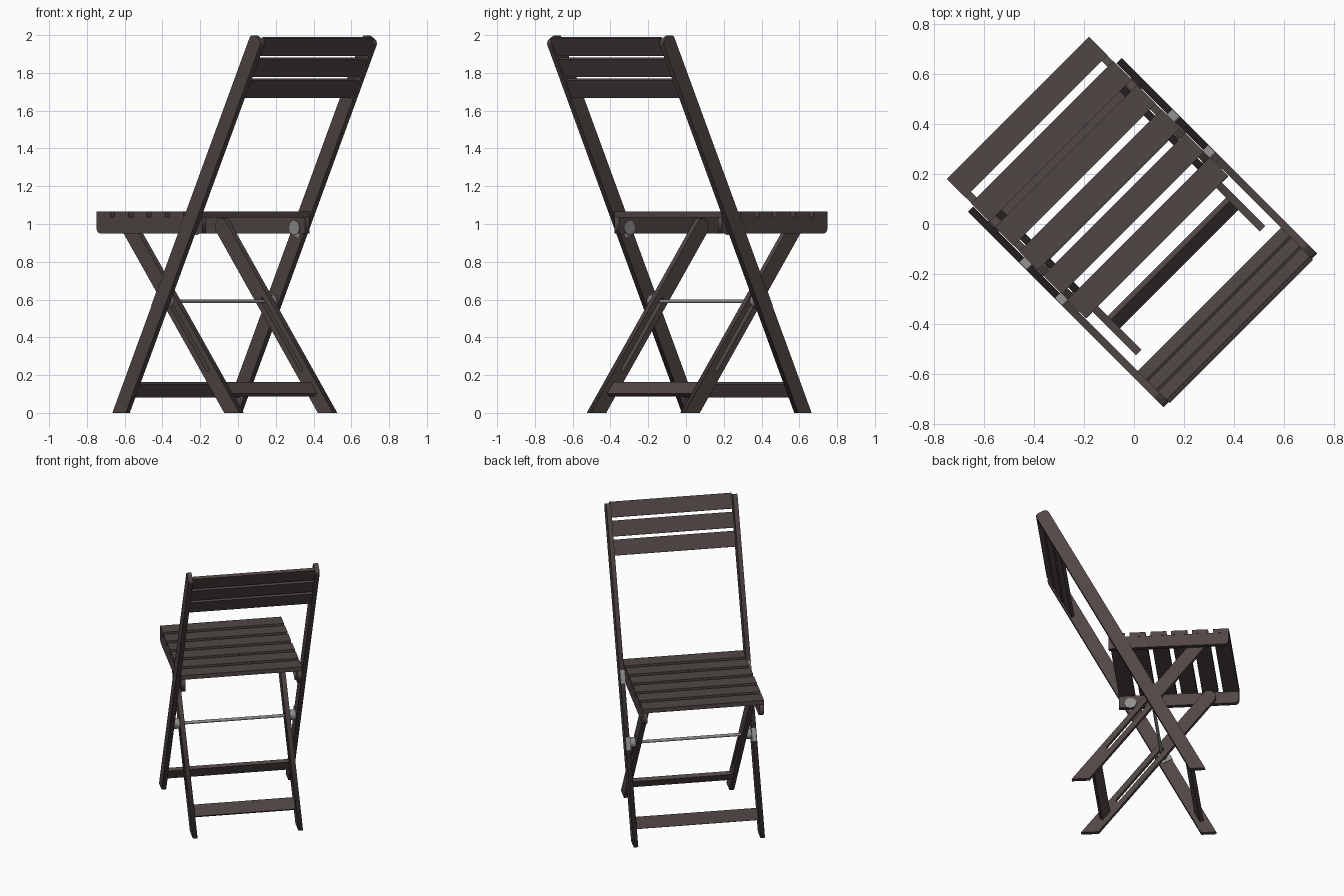
import bpy, bmesh, math
from mathutils import Matrix, Vector

if "Cube" in bpy.data.objects:
    bpy.data.objects.remove(bpy.data.objects["Cube"])

# Chair frame: local X = depth (back is +), local Y = width, turned 45 degrees
TURN = Matrix.Rotation(math.radians(-45), 4, 'Z')


def material(name, rgb):
    m = bpy.data.materials.new(name)
    m.diffuse_color = (*rgb, 1)
    m.use_nodes = True
    m.node_tree.nodes["Principled BSDF"].inputs["Base Color"].default_value = m.diffuse_color
    return m


WOOD = material("dark brown wood", (0.08, 0.061, 0.058))
METAL = material("grey metal", (0.27, 0.27, 0.265))


def add(name, mesh, mat):
    mesh.materials.clear()
    mesh.materials.append(mat)
    ob = bpy.data.objects.new(name, mesh)
    bpy.context.collection.objects.link(ob)
    return ob


def plate(name, outlines, v0, v1, mat):
    """Side profile (depth, height), with optional holes, extruded from v0 to v1."""
    cu = bpy.data.curves.new(name, 'CURVE')
    cu.dimensions, cu.fill_mode, cu.extrude = '2D', 'BOTH', abs(v1 - v0) / 2
    for pts in outlines:
        sp = cu.splines.new('POLY')
        sp.points.add(len(pts) - 1)
        for p, (a, b) in zip(sp.points, pts):
            p.co = (a, b, 0, 1)
        sp.use_cyclic_u = True
    tmp = bpy.data.objects.new(name, cu)
    bpy.context.collection.objects.link(tmp)
    mesh = bpy.data.meshes.new_from_object(tmp)
    bpy.data.objects.remove(tmp)
    mesh.transform(TURN @ Matrix.Translation((0, (v0 + v1) / 2, 0)) @ Matrix.Rotation(math.pi / 2, 4, 'X'))
    return add(name, mesh, mat)


def box(name, u, z, length, thick, v0, v1, angle, mat):
    """Board across the chair; length runs along the slope, thick across it."""
    bm = bmesh.new()
    bmesh.ops.create_cube(bm, size=1)
    bmesh.ops.transform(bm, verts=bm.verts, matrix=TURN @ Matrix.Translation((u, (v0 + v1) / 2, z))
                        @ Matrix.Rotation(angle, 4, 'Y') @ Matrix.Diagonal((thick, abs(v1 - v0), length, 1)))
    mesh = bpy.data.meshes.new(name)
    bm.to_mesh(mesh)
    bm.free()
    return add(name, mesh, mat)


def rod(name, u, z, r, v0, v1):
    bm = bmesh.new()
    bmesh.ops.create_cone(bm, cap_ends=True, segments=20, radius1=r, radius2=r, depth=abs(v1 - v0))
    bmesh.ops.transform(bm, verts=bm.verts, matrix=TURN @ Matrix.Translation((u, (v0 + v1) / 2, z))
                        @ Matrix.Rotation(math.pi / 2, 4, 'X'))
    for f in bm.faces:
        f.smooth = len(f.verts) == 4
    mesh = bpy.data.meshes.new(name)
    bm.to_mesh(mesh)
    bm.free()
    return add(name, mesh, METAL)


def arc(c, r, a0, a1, n=6):
    return [(c[0] + r * math.cos(a0 + (a1 - a0) * i / n), c[1] + r * math.sin(a0 + (a1 - a0) * i / n))
            for i in range(n + 1)]


def bar(u0, slope, z_end, half, r):
    """Sloping bar: flat foot on the ground, rounded upper end."""
    d = Vector((slope, 1)).normalized()
    n = Vector((d.y, -d.x))
    end = Vector((u0 + slope * z_end, z_end))
    t = math.atan2(d.y, d.x)
    w = half / d.y
    c1 = end - d * r + n * (half - r)
    c2 = end - d * r - n * (half - r)
    return ([(u0 - w, 0), (u0 + w, 0)] + arc(c1, r, t - math.pi / 2, t)
            + arc(c2, r, t, t + math.pi / 2))


# Centre lines: depth = start + slope * height
B0, BS = -0.4545, 0.517
L0, LS = 0.32, -0.793
BA, LA = math.atan(BS), math.atan(LS)


def on_back(z, off=0.0):
    return B0 + BS * z + off * math.cos(BA), z - off * math.sin(BA)


leg_dir = Vector((LS, 1)).normalized()
leg_t = math.atan2(leg_dir.y, leg_dir.x)
lo, hi = (L0 + LS * 0.23, 0.23), (L0 + LS * 0.60, 0.60)
slot = (arc(lo, 0.011, leg_t + math.pi / 2, leg_t + 1.5 * math.pi)
        + arc(hi, 0.011, leg_t - math.pi / 2, leg_t + math.pi / 2))
PIVOT = (-0.149, 0.591)

# Mirrored side parts
for s, side in ((-1, "left"), (1, "right")):
    plate(f"back_rail_{side}", [bar(B0, BS, 1.988, 0.0445, 0.027)], s * 0.406, s * 0.436, WOOD)
    plate(f"front_leg_{side}", [bar(L0, LS, 1.02, 0.045, 0.04), slot], s * 0.335, s * 0.366, WOOD)
    seat = [(0.132, 0.95), (0.132, 1.036), (-0.657, 1.036)] + arc((-0.627, 0.98), 0.03, math.pi, 1.5 * math.pi)
    plate(f"seat_rail_{side}", [seat], s * 0.371, s * 0.402, WOOD)
    # Metal clips on the front edge of the back rail, with pivot discs
    for name, z in (("seat", 0.975), ("leg", 0.583)):
        u, zz = on_back(z, -0.046)
        box(f"{name}_clip_{side}", u, zz, 0.09, 0.006, s * 0.402, s * 0.434, BA, METAL)
        u, zz = on_back(z, -0.01)
        box(f"{name}_clip_inner_{side}", u, zz, 0.09, 0.07, s * 0.4025, s * 0.4058, BA, METAL)
    rod(f"leg_pivot_disc_{side}", *PIVOT, 0.035, s * 0.366, s * 0.406)
    rod(f"seat_pivot_disc_{side}", 0.055, 0.98, 0.038, s * 0.366, s * 0.371)

# Seat slats
for i in range(6):
    box(f"seat_slat_{i + 1}", -0.6055 + i * 0.1368, 1.05, 0.03, 0.105, -0.403, 0.403, 0, WOOD)

# Backrest slats
for i, z in enumerate((1.718, 1.829, 1.94)):
    u, zz = on_back(z + 0.011, 0.024)
    box(f"back_slat_{i + 1}", u, zz, 0.104, 0.022, -0.406, 0.406, BA, WOOD)

# Lower stretchers and pivot rod
box("back_stretcher", *on_back(0.122), 0.08, 0.026, -0.406, 0.406, BA, WOOD)
box("leg_stretcher", L0 + LS * 0.125, 0.125, 0.08, 0.026, -0.335, 0.335, LA, WOOD)
rod("pivot_rod", *PIVOT, 0.0105, -0.406, 0.406)
